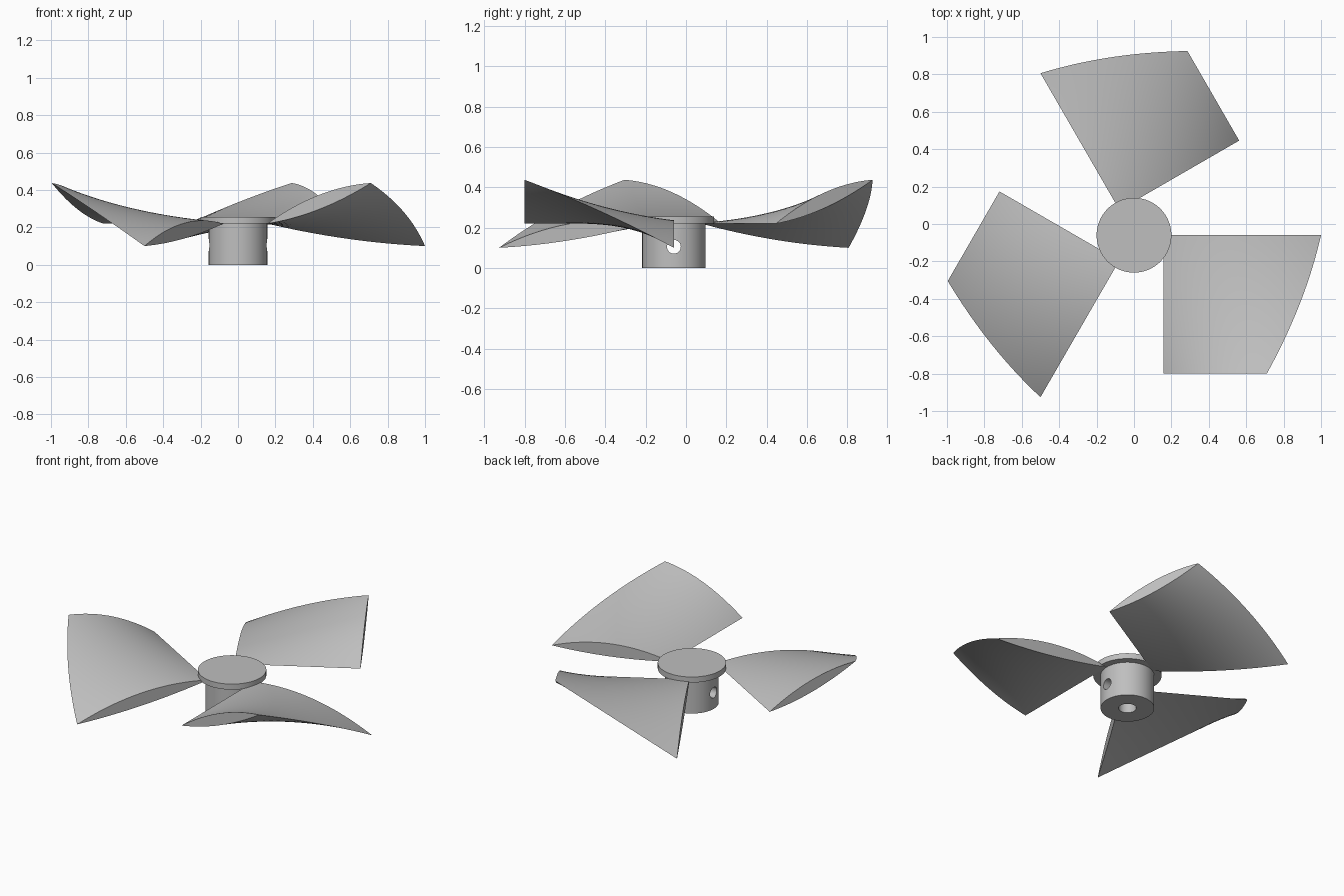
import bpy, bmesh, math
from mathutils import Matrix, Vector

cube = bpy.data.objects.get("Cube")
if cube:
    bpy.data.objects.remove(cube)

grey = bpy.data.materials.new("plain grey")
grey.use_nodes = True
COLOUR = (0.52, 0.52, 0.52, 1)
grey.diffuse_color = COLOUR
grey.node_tree.nodes["Principled BSDF"].inputs["Base Color"].default_value = COLOUR

CENTRE = Vector((0, -0.06, 0))
HUB_RADIUS = 0.157
ROOT_Z = 0.22


def cylinder(name, radius, depth, z, rotation=(0, 0, 0)):
    bpy.ops.mesh.primitive_cylinder_add(vertices=64, radius=radius, depth=depth,
                                        location=CENTRE + Vector((0, 0, z)), rotation=rotation)
    obj = bpy.context.object
    obj.name = name
    obj.data.materials.append(grey)
    return obj


def smooth(obj):
    bpy.ops.object.select_all(action='DESELECT')
    obj.select_set(True)
    bpy.context.view_layer.objects.active = obj
    bpy.ops.object.shade_smooth_by_angle(angle=math.radians(30))


# Hub with a blind shaft bore and a cross hole for a pin
hub = cylinder("hub", HUB_RADIUS, ROOT_Z, ROOT_Z / 2)
cutters = [cylinder("bore_cutter", 0.052, 0.4, 0),
           cylinder("pin_hole_cutter", 0.034, 0.6, 0.105, (0, math.pi / 2, 0))]
for cutter in cutters:
    mod = hub.modifiers.new(cutter.name, 'BOOLEAN')
    mod.operation = 'DIFFERENCE'
    mod.solver = 'EXACT'
    mod.object = cutter
bpy.ops.object.select_all(action='DESELECT')
hub.select_set(True)
bpy.context.view_layer.objects.active = hub
for cutter in cutters:
    bpy.ops.object.modifier_apply(modifier=cutter.name)
for cutter in cutters:
    bpy.data.objects.remove(cutter)
smooth(hub)

# Wider disc on top of the hub
cap = cylinder("hub_cap", 0.2, 0.036, 0.238)
smooth(cap)


# Blade: lens-shaped sections lofted between the two straight side edges
def mix(a, b, t):
    return a + (b - a) * t


def blade_point(u, v, side):
    bow = 4 * v * (1 - v)
    tip_x = mix(1.0, 0.71, v) + 0.03 * bow
    tip_z = mix(0.10, 0.437, v) + 0.015 * bow
    bulge = mix(0.062, 0.045, v) if side > 0 else mix(-0.02, -0.032, v)
    return Vector((mix(HUB_RADIUS, tip_x, u), -0.74 * v,
                   mix(ROOT_Z, tip_z, u) + 4 * bulge * u * (1 - u)))


def make_blade(name, angle, steps=24):
    bm = bmesh.new()
    rings = []
    for j in range(steps + 1):
        v = j / steps
        loop = [(i / steps, 1) for i in range(steps + 1)]
        loop += [(i / steps, -1) for i in range(steps - 1, 0, -1)]
        rings.append([bm.verts.new(blade_point(u, v, s)) for u, s in loop])
    count = len(rings[0])
    for a, b in zip(rings, rings[1:]):
        for i in range(count):
            k = (i + 1) % count
            bm.faces.new((a[i], a[k], b[k], b[i]))
    bm.faces.new(rings[0])
    bm.faces.new(rings[-1])
    bmesh.ops.recalc_face_normals(bm, faces=bm.faces)
    bm.transform(Matrix.Translation(CENTRE) @ Matrix.Rotation(angle, 4, 'Z'))
    mesh = bpy.data.meshes.new(name)
    bm.to_mesh(mesh)
    bm.free()
    mesh.materials.append(grey)
    obj = bpy.data.objects.new(name, mesh)
    bpy.context.collection.objects.link(obj)
    smooth(obj)
    # Crisp rims at the root and tip, where the two skins meet
    for edge in mesh.edges:
        ends = [mesh.vertices[i].index % count for i in edge.vertices]
        if ends[0] == ends[1] and ends[0] in (0, steps):
            edge.use_edge_sharp = True


for n, name in enumerate(("left_blade", "back_blade", "right_blade")):
    make_blade(name, n * math.tau / 3)
